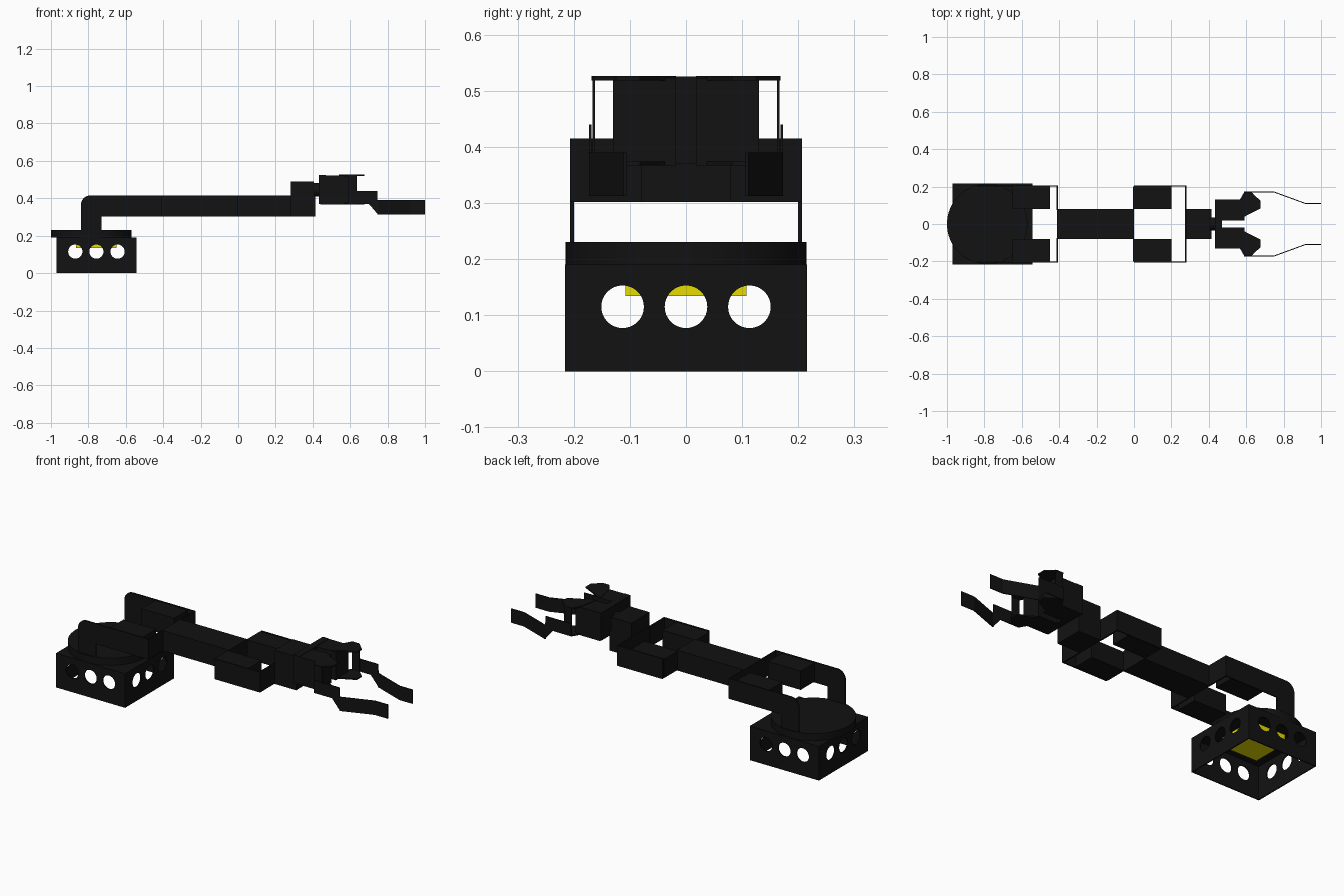
import bpy, bmesh, math
from mathutils import Matrix

if "Cube" in bpy.data.objects:
    bpy.data.objects.remove(bpy.data.objects["Cube"])


def material(name, color):
    m = bpy.data.materials.new(name)
    m.diffuse_color = color
    m.use_nodes = True
    m.node_tree.nodes["Principled BSDF"].inputs["Base Color"].default_value = m.diffuse_color
    return m


BLACK = material("black", (0.006, 0.006, 0.006, 1))
YELLOW = material("yellow", (0.8, 0.72, 0.0, 1))


def finish(name, bm, mat=BLACK):
    bmesh.ops.recalc_face_normals(bm, faces=bm.faces[:])
    me = bpy.data.meshes.new(name)
    bm.to_mesh(me)
    bm.free()
    me.materials.append(mat)
    ob = bpy.data.objects.new(name, me)
    bpy.context.collection.objects.link(ob)
    return ob


def box(name, x, y, z, mat=BLACK):
    """Box from (min, max) ranges."""
    bm = bmesh.new()
    bmesh.ops.create_cube(bm, size=1)
    for v in bm.verts:
        for i, r in enumerate((x, y, z)):
            v.co[i] = (r[0] + r[1]) / 2 + v.co[i] * (r[1] - r[0])
    return finish(name, bm, mat)


def cylinder(name, center, radius, depth, axis="Z", sides=48):
    rot = {"X": Matrix.Rotation(math.pi / 2, 4, "Y"),
           "Y": Matrix.Rotation(math.pi / 2, 4, "X"), "Z": Matrix()}[axis]
    bm = bmesh.new()
    bmesh.ops.create_cone(bm, cap_ends=True, segments=sides, radius1=radius, radius2=radius,
                          depth=depth, matrix=Matrix.Translation(center) @ rot)
    return finish(name, bm)


def prism(name, pts, lo, hi, plane="XZ"):
    """Extrude a 2D outline along the remaining axis."""
    put = (lambda a, b, h: (a, h, b)) if plane == "XZ" else (lambda a, b, h: (a, b, h))
    bm = bmesh.new()
    f = bm.faces.new([bm.verts.new(put(a, b, lo)) for a, b in pts])
    ext = bmesh.ops.extrude_face_region(bm, geom=[f])
    for v in ext["geom"]:
        if isinstance(v, bmesh.types.BMVert):
            v.co["XYZ".index("Y" if plane == "XZ" else "Z")] = hi
    return finish(name, bm)


def smooth(ob):
    bpy.ops.object.select_all(action="DESELECT")
    ob.select_set(True)
    bpy.context.view_layer.objects.active = ob
    bpy.ops.object.shade_smooth_by_angle(angle=math.radians(35))


def mirror_y(ob):
    """Mirrored twin on the other side of y = 0."""
    mod = ob.modifiers.new("mirror", "MIRROR")
    mod.use_axis = (False, True, False)
    return ob


def cut(ob, cutters):
    for c in cutters:
        mod = ob.modifiers.new("cut", "BOOLEAN")
        mod.operation = "DIFFERENCE"
        mod.solver = "EXACT"
        mod.object = c
        bpy.context.view_layer.objects.active = ob
        bpy.ops.object.modifier_apply(modifier=mod.name)
        bpy.data.objects.remove(c, do_unlink=True)


# Base: hollow open-bottomed box with three round holes per side
CX = -0.757
base = box("base_box", (CX - .213, CX + .213), (-.216, .216), (0, .19))
cutters = [box("cut_inside", (CX - .207, CX + .207), (-.21, .21), (-.1, .184))]
for d in (-.113, 0, .113):
    cutters.append(cylinder("cut_hole", (CX + d, 0, .115), .038, .6, "Y", 32))
    cutters.append(cylinder("cut_hole", (CX, d, .115), .038, .6, "X", 32))
cut(base, cutters)
smooth(base)
box("base_motor", (CX - .108, CX + .108), (-.108, .108), (.134, .184), YELLOW)

# Turntable disc
smooth(cylinder("turntable", (-.785, 0, .21), .215, .04, "Z", 64))

# Shoulder: thin L plates with a rounded corner, returning inward to the arm
corner = [(-.79 + .05 * math.cos(a), .365 + .05 * math.sin(a))
          for a in (math.pi / 2 + i * math.pi / 16 for i in range(9))]
outline = [(-.407, .302), (-.407, .415)] + corner + [(-.84, .23), (-.73, .23), (-.73, .302)]
mirror_y(prism("shoulder_plate", outline, .2, .207))
mirror_y(box("shoulder_end_plate", (-.414, -.407), (.075, .206), (.302, .415)))
mirror_y(box("shoulder_servo", (-.65, -.45), (.08, .2), (.306, .411)))

# Upper arm
box("upper_arm", (-.412, 0), (-.08, .08), (.302, .415))

# Elbow: servos, side plates and end plates
mirror_y(box("elbow_servo", (-.005, .2), (.08, .2), (.306, .411)))
mirror_y(box("elbow_plate", (0, .28), (.2, .207), (.302, .415)))
mirror_y(box("elbow_end_plate", (.272, .28), (.075, .206), (.302, .415)))

# Wrist
box("wrist_arm", (.274, .415), (-.08, .08), (.302, .415))
box("wrist_servo", (.28, .405), (-.08, .08), (.41, .49))
smooth(cylinder("wrist_shaft", (.42, 0, .445), .036, .04, "X", 24))

# Gripper body: back bar, two servos, thin top plates
box("gripper_back", (.432, .47), (-.13, .13), (.37, .525))
mirror_y(box("gripper_servo", (.44, .59), (.018, .13), (.367, .523)))
mirror_y(prism("gripper_top_plate",
               [(.54, .018), (.565, .018), (.6, .045), (.675, .082), (.675, .125),
                (.63, .168), (.588, .168), (.56, .12)], .518, .526, "XY"))
mirror_y(prism("gripper_bottom_plate",
               [(.54, .018), (.565, .018), (.6, .045), (.675, .082), (.675, .125),
                (.63, .168), (.588, .168), (.56, .12)], .367, .374, "XY"))
mirror_y(box("gripper_side_plate", (.588, .635), (.162, .167), (.37, .525)))

# Fingers: side outline, then bent inward in plan
def finger_y(x):
    return .168 - .062 * min(max((x - .75) / .17, 0), 1)


bm = bmesh.new()
rows = [(.588, .37, .44), (.7, .37, .44), (.745, .318, .44), (.746, .312, .39),
        (.75, .312, .39), (.92, .312, .39), (1, .312, .39)]
rings = []
for x, lo, hi in rows:
    y = finger_y(x)
    rings.append([bm.verts.new((x, y + dy, z)) for dy, z in ((0, lo), (.005, lo), (.005, hi), (0, hi))])
for a, b in zip(rings, rings[1:]):
    for i in range(4):
        j = (i + 1) % 4
        bm.faces.new((a[i], a[j], b[j], b[i]))
bm.faces.new(rings[0])
bm.faces.new(rings[-1])
mirror_y(finish("finger", bm))
